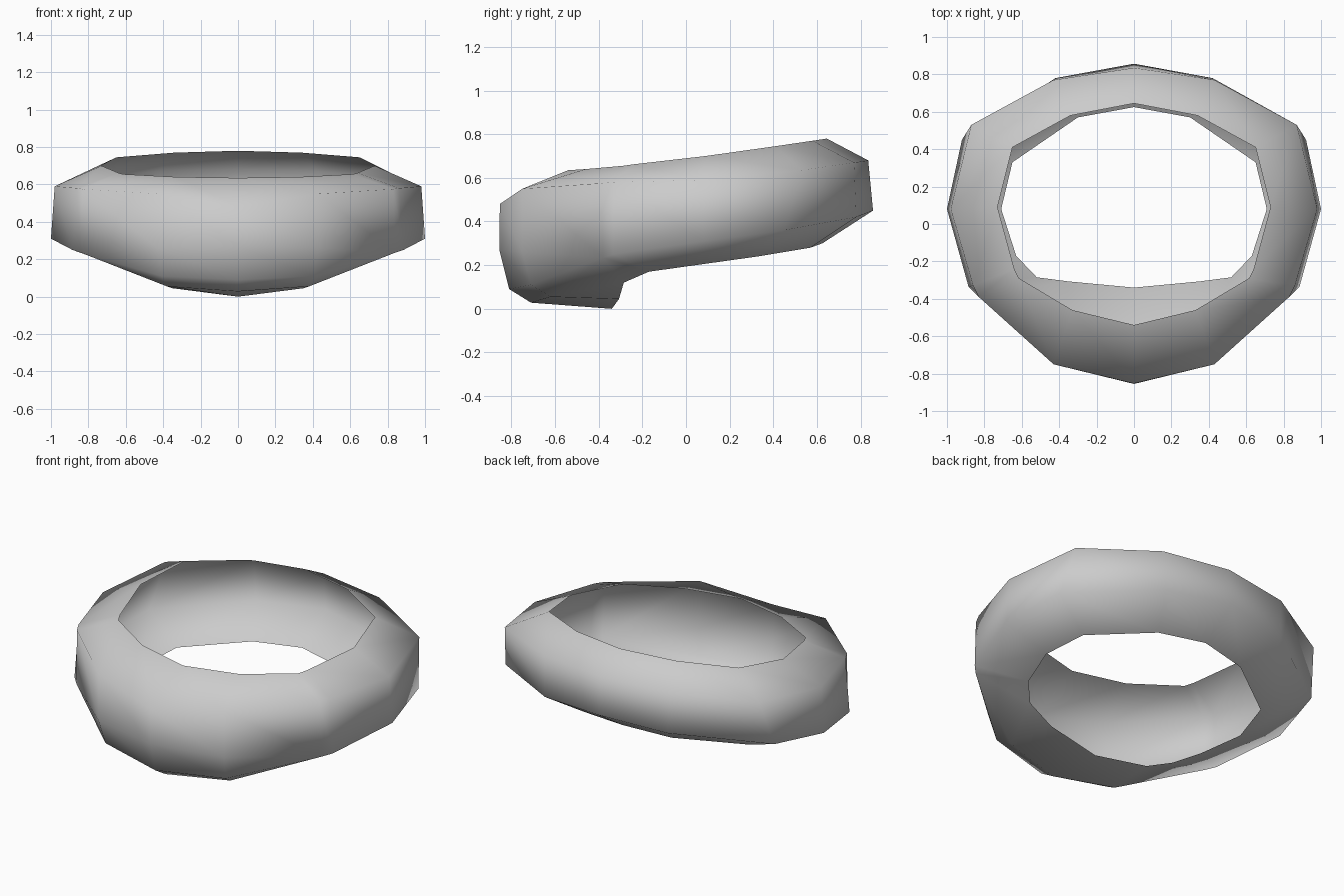
import bpy, bmesh
from mathutils import Vector

if "Cube" in bpy.data.objects:
    bpy.data.objects.remove(bpy.data.objects["Cube"])

# Open shell stations on the right half, from front centre to back centre
top_rim = [(0, -.54, .635), (.33, -.46, .64), (.615, -.29, .655), (.64, -.24, .662),
           (.73, .09, .70), (.65, .41, .745), (.34, .58, .77), (0, .645, .78)]
outer_top = [(0, -.853, .48), (.43, -.75, .55), (.83, -.39, .575), (.86, -.33, .58),
             (.98, .08, .59), (.87, .53, .635), (.43, .77, .67), (0, .835, .68)]
outer_low = [(0, -.855, .27), (.43, -.75, .26), (.84, -.38, .235), (.885, -.335, .25),
             (1, .08, .31), (.92, .45, .36), (.42, .78, .42), (0, .857, .45)]
bottom_rim = [(0, -.34, 0), (.35, -.307, .045), (.52, -.285, .12), (.63, -.17, .17),
              (.71, .08, .205), (.65, .33, .24), (.30, .57, .28), (0, .625, .30)]
# Deep front underside, only at the first two stations
front_chamfer = [(0, -.81, .09), (.41, -.71, .11)]
front_base = [(0, -.71, .028), (.38, -.62, .055)]


def section(i):
    """Open profile from the top rim, round the outside, to the bottom rim."""
    mids = [front_chamfer[i], front_base[i]] if i < 2 else [outer_low[i]] * 2
    return [Vector(p) for p in (top_rim[i], outer_top[i], outer_low[i], *mids, bottom_rim[i])]


# Full ring: right half, then the mirrored left half
n = len(top_rim)
sections = [section(i) for i in range(n)]
sections += [[Vector((-p.x, p.y, p.z)) for p in sections[i]] for i in range(n - 2, 0, -1)]

bm = bmesh.new()
strips = [[bm.verts.new(p) for p in s] for s in sections]
for i, a in enumerate(strips):
    b = strips[(i + 1) % len(strips)]
    for k in range(5):
        bm.faces.new((a[k], a[k + 1], b[k + 1], b[k]))
# Collapse the underside rows where the deep front ends
bmesh.ops.remove_doubles(bm, verts=bm.verts, dist=1e-4)
for f in bm.faces:
    f.smooth = True

mesh = bpy.data.meshes.new("ring_shell")
bm.to_mesh(mesh)
bm.free()

# Plain grey surface
grey = bpy.data.materials.new("light grey")
grey.diffuse_color = (.6, .6, .6, 1)
grey.use_nodes = True
grey.node_tree.nodes["Principled BSDF"].inputs["Base Color"].default_value = grey.diffuse_color
mesh.materials.append(grey)
bpy.context.collection.objects.link(bpy.data.objects.new("ring_shell", mesh))
